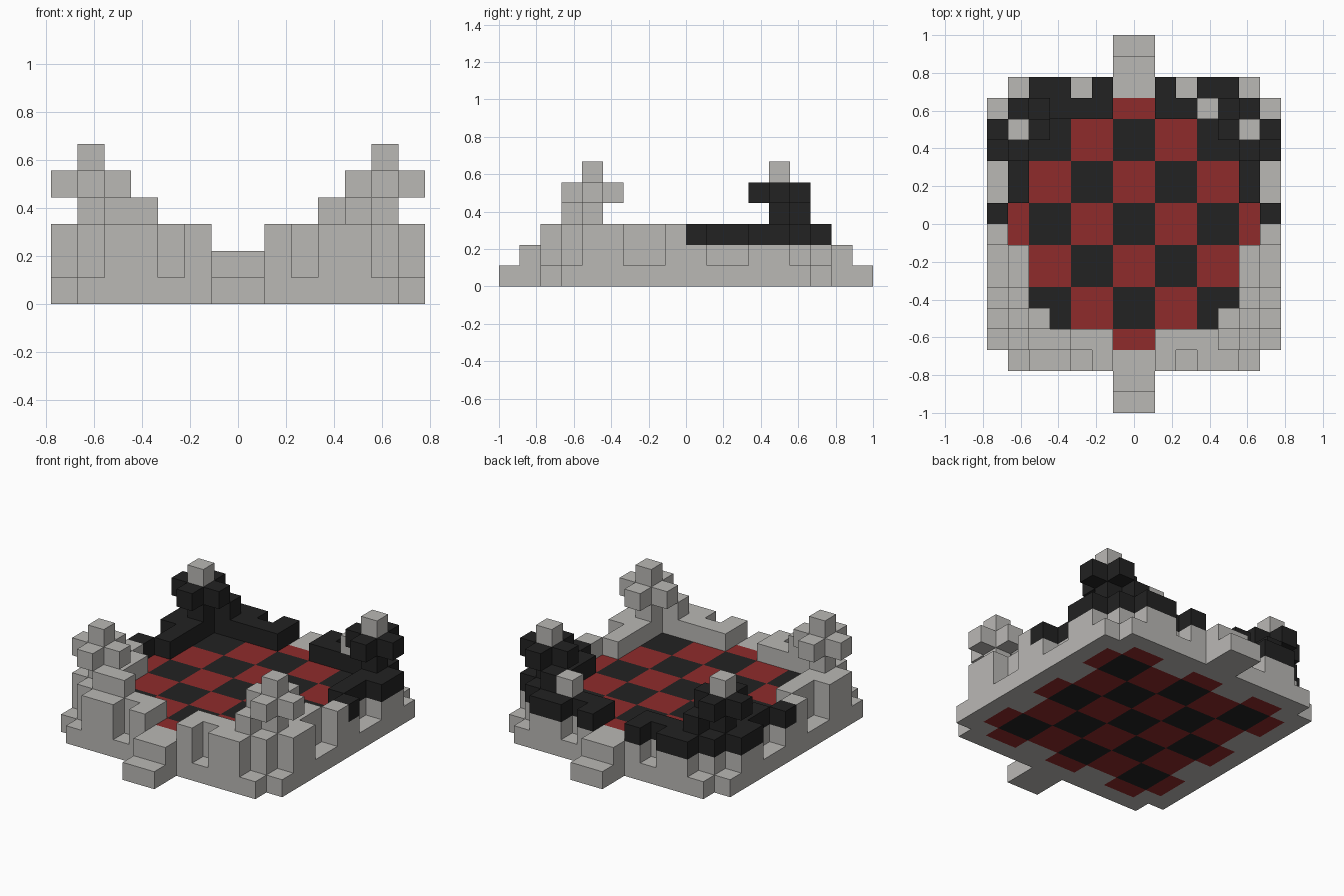
import bpy
import bmesh
from mathutils import Vector

if "Cube" in bpy.data.objects:
    bpy.data.objects.remove(bpy.data.objects["Cube"], do_unlink=True)

UNIT = 1 / 9  # edge of one building block


def material(name, colour):
    mat = bpy.data.materials.new(name)
    mat.use_nodes = True
    mat.diffuse_color = (*colour, 1)
    bsdf = next(n for n in mat.node_tree.nodes if n.type == "BSDF_PRINCIPLED")
    bsdf.inputs["Base Color"].default_value = (*colour, 1)
    bsdf.inputs["Roughness"].default_value = 0.9
    return mat


MATERIALS = [
    material("stone grey", (0.49, 0.48, 0.46)),
    material("black", (0.016, 0.016, 0.016)),
    material("dark red", (0.275, 0.024, 0.024)),
]
GREY, BLACK, RED = range(3)

blocks = {}  # grid cell -> (part name, colour)


def fill(part, xs, ys, zs, colour):
    """Fill a box of grid cells; colour is an index or a rule on the cell."""
    for x in range(*xs):
        for y in range(*ys):
            for z in range(*zs):
                c = colour(x, y, z) if callable(colour) else colour
                blocks[x, y, z] = (part, c)


def flip(span, sign):
    return span if sign > 0 else (-span[1], -span[0])


def wall_colour(x, y, z):
    return BLACK if y >= 0 and z >= 2 else GREY


# Foundation slab with notched corners
fill("foundation", (-7, 7), (-6, 6), (0, 1), GREY)
fill("foundation", (-6, 6), (-7, 7), (0, 1), GREY)

# Checkered floor, with red tiles reaching under the walls
for x in range(-6, 6):
    for y in range(-6, 6):
        col, row = (x + 1) // 2, (y + 1) // 2
        odd = (col + row) % 2
        if odd or max(abs(col), abs(row)) < 3:
            fill("checkered_floor", (x, x + 1), (y, y + 1), (0, 2), RED if odd else BLACK)

# Walls of one quarter: inner runs, then outer buttresses
WALL_RUNS = [((1, 6), (5, 6)), ((5, 6), (1, 6)),
             ((1, 2), (6, 7)), ((3, 5), (6, 7)),
             ((6, 7), (0, 1)), ((6, 7), (3, 5))]

for sy, side in ((-1, "front"), (1, "back")):
    # Entrance steps
    fill(side + "_steps", (-1, 1), flip((6, 8), sy), (0, 2), GREY)
    fill(side + "_steps", (-1, 1), flip((8, 9), sy), (0, 1), GREY)
    for sx, hand in ((-1, "right"), (1, "left")):
        name = f"{side}_{hand}"
        for xs, ys in WALL_RUNS:
            fill(name + "_wall", flip(xs, sx), flip(ys, sy), (1, 3), wall_colour)
        # Tower: column, cross-shaped crown and grey finial
        tower = name + "_tower"
        fill(tower, flip((5, 6), sx), flip((4, 5), sy), (1, 5), wall_colour)
        fill(tower, flip((4, 7), sx), flip((4, 5), sy), (4, 5), wall_colour)
        fill(tower, flip((5, 6), sx), flip((3, 6), sy), (4, 5), wall_colour)
        fill(tower, flip((5, 6), sx), flip((4, 5), sy), (5, 6), GREY)
        # Raised block on the wall beside the tower
        fill(name + "_wall", flip((4, 5), sx), flip((5, 6), sy), (3, 4), wall_colour)

# Extra raised blocks on two of the corners
fill("front_right_wall", (-4, -3), (-6, -5), (3, 4), GREY)
fill("back_left_wall", (3, 4), (5, 6), (3, 4), GREY)


def build(part):
    """Make one object from the exposed block faces of a part."""
    bm = bmesh.new()
    for cell, (owner, colour) in blocks.items():
        if owner != part:
            continue
        for axis in range(3):
            for sign in (-1, 1):
                normal = Vector((0, 0, 0))
                normal[axis] = sign
                if tuple(int(c + n) for c, n in zip(cell, normal)) in blocks:
                    continue
                u, v = Vector((0, 0, 0)), Vector((0, 0, 0))
                u[(axis + 1) % 3] = 0.5
                v[(axis + 2) % 3] = 0.5 * sign
                mid = Vector(cell) + Vector((0.5, 0.5, 0.5)) + normal / 2
                corners = (mid - u - v, mid + u - v, mid + u + v, mid - u + v)
                face = bm.faces.new([bm.verts.new(p * UNIT) for p in corners])
                face.material_index = colour
    bmesh.ops.remove_doubles(bm, verts=bm.verts[:], dist=0.001)
    bmesh.ops.dissolve_limit(bm, angle_limit=0.01, verts=bm.verts[:],
                             edges=bm.edges[:], delimit={"MATERIAL"})
    mesh = bpy.data.meshes.new(part)
    for mat in MATERIALS:
        mesh.materials.append(mat)
    bm.to_mesh(mesh)
    bm.free()
    bpy.context.collection.objects.link(bpy.data.objects.new(part, mesh))


for part in sorted({owner for owner, _ in blocks.values()}):
    build(part)
